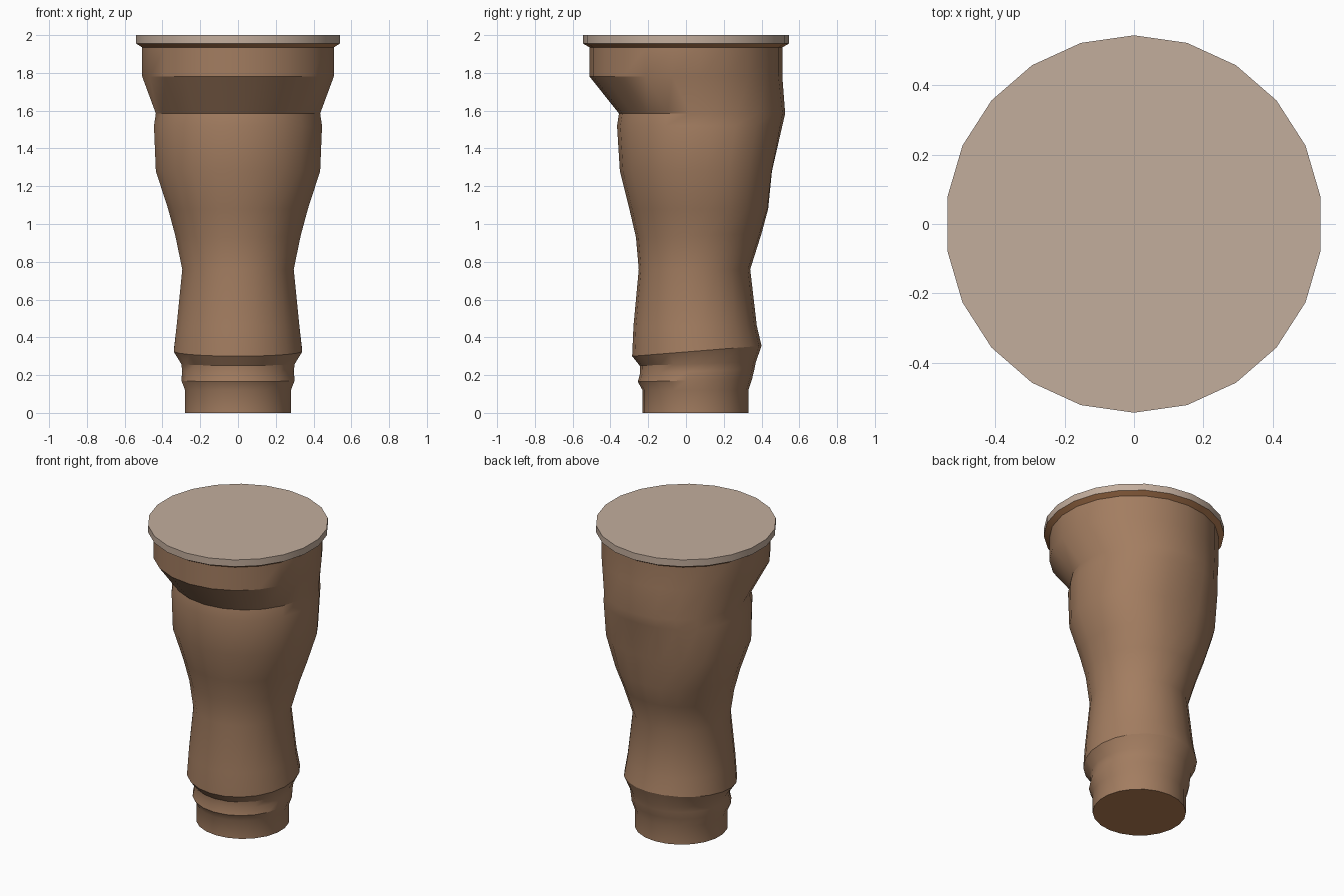
import bpy, bmesh, math

if "Cube" in bpy.data.objects:
    bpy.data.objects.remove(bpy.data.objects["Cube"])

SIDES = 22


def material(name, rgb):
    m = bpy.data.materials.new(name)
    m.diffuse_color = (*rgb, 1)
    m.use_nodes = True
    m.node_tree.nodes["Principled BSDF"].inputs["Base Color"].default_value = m.diffuse_color
    return m


brown = material("warm brown", (0.365, 0.205, 0.118))
wood = material("saturated brown", (0.46, 0.205, 0.085))
grey = material("pale taupe", (0.545, 0.42, 0.335))


def loft(name, rings, mats, angle):
    """Skin elliptical rings: (z front, z back, y front, y back, half width, calf bulge)."""
    bm = bmesh.new()
    loops = []
    for zf, zb, yf, yb, hw, bulge in rings:
        rx = hw / math.cos(math.pi / SIDES)   # flat edges sit at the x extremes
        loop = []
        for i in range(SIDES):
            a = math.pi / 2 + i * math.tau / SIDES
            s, c = math.sin(a), math.cos(a)
            # calf muscle: squarer rear corners, starting behind the sides
            k = 1 + (bulge * 2 * s * abs(c) if s > 0.3 else 0)
            t = (1 + s) / 2
            y = (yf + yb) / 2 + (yb - yf) / 2 * min(s * k, 1)
            loop.append(bm.verts.new((rx * c * k, y, zf + (zb - zf) * t)))
        loops.append(loop)
    for lo, hi in zip(loops, loops[1:]):
        for i in range(SIDES):
            j = (i + 1) % SIDES
            bm.faces.new((lo[i], lo[j], hi[j], hi[i]))
    bm.faces.new(loops[0][::-1])
    bm.faces.new(loops[-1])
    bmesh.ops.recalc_face_normals(bm, faces=bm.faces)
    # second colour goes on the sole and the underside of the top lip
    if len(mats) > 1:
        for f in bm.faces:
            z = f.calc_center_median().z
            if z < 0.01 or z > 1.94:
                f.material_index = 1
    me = bpy.data.meshes.new(name)
    bm.to_mesh(me)
    bm.free()
    for m in mats:
        me.materials.append(m)
    ob = bpy.data.objects.new(name, me)
    bpy.context.collection.objects.link(ob)
    bpy.ops.object.select_all(action='DESELECT')
    ob.select_set(True)
    bpy.context.view_layer.objects.active = ob
    bpy.ops.object.shade_smooth_by_angle(angle=math.radians(angle))


# Sculpted limb: foot plug, ankle bands, shin and calf, overhanging top collar, lip
loft("limb_body", [
    (0.00, 0.00, -.23, .33, .28, 0),
    (0.12, 0.12, -.23, .33, .28, 0),
    (0.165, 0.18, -.255, .35, .30, 0),
    (0.21, 0.23, -.243, .362, .295, 0),
    (0.25, 0.27, -.245, .37, .30, 0),
    (0.30, 0.355, -.285, .40, .34, 0),
    (0.46, 0.46, -.278, .375, .325, 0),
    (0.76, 0.76, -.25, .34, .295, 0),
    (0.93, 0.95, -.265, .40, .332, .02),
    (1.08, 1.08, -.30, .435, .37, .05),
    (1.28, 1.28, -.35, .455, .435, .07),
    (1.52, 1.52, -.365, .51, .445, .03),
    (1.585, 1.585, -.355, .525, .435, .02),
    (1.78, 1.78, -.51, .51, .507, 0),
    (1.935, 1.935, -.51, .51, .507, 0),
    (1.955, 1.955, -.545, .545, .539, 0),
], [brown, wood], 30)

# Flat disc closing the top
loft("top_disc", [
    (1.955, 1.955, -.545, .545, .539, 0),
    (2.0, 2.0, -.545, .545, .539, 0),
], [grey], 30)
